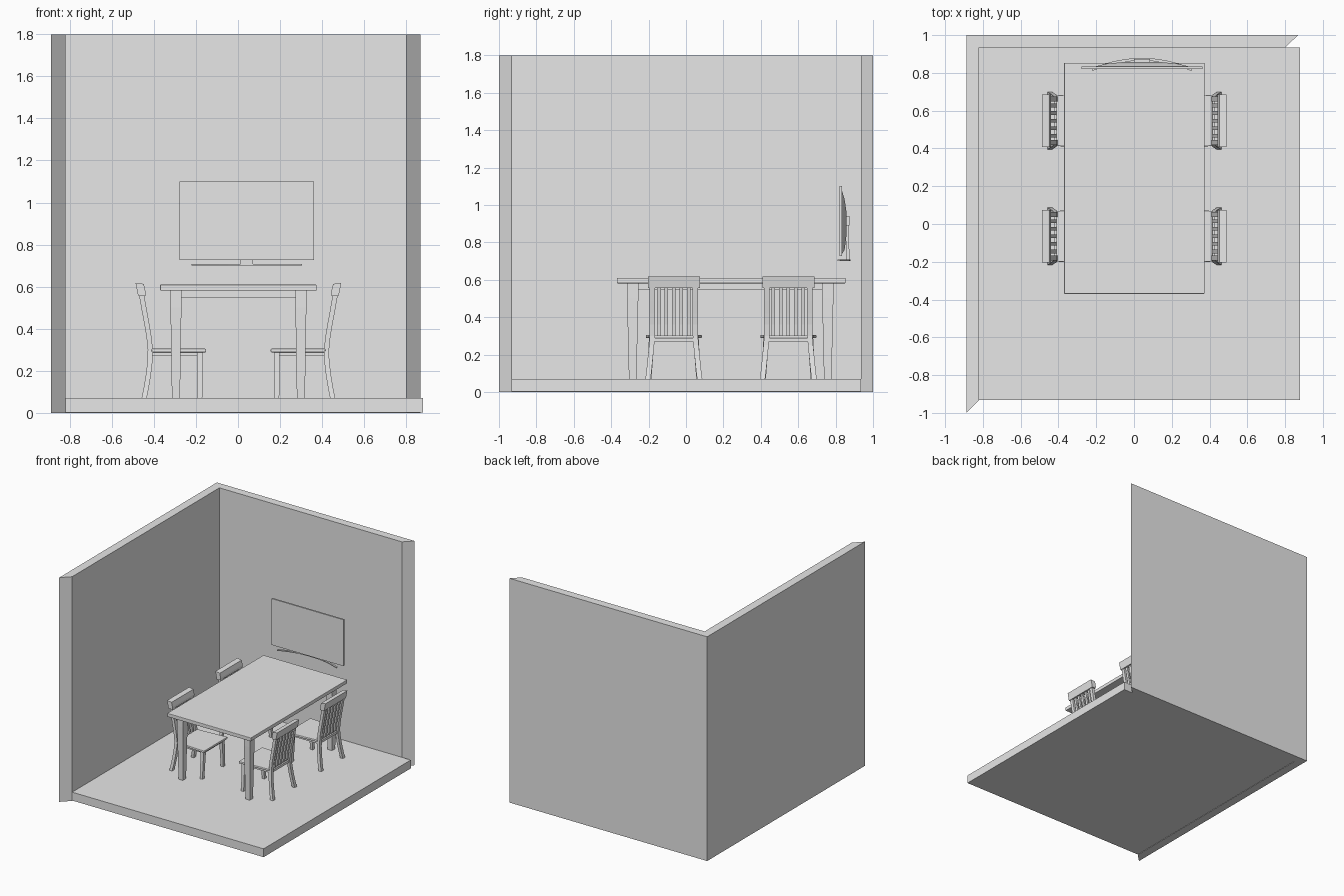
import bpy, bmesh, math

if "Cube" in bpy.data.objects:
    bpy.data.objects.remove(bpy.data.objects["Cube"])

grey = bpy.data.materials.new("plain grey")
grey.diffuse_color = (0.8, 0.8, 0.8, 1)
grey.use_nodes = True
grey.node_tree.nodes["Principled BSDF"].inputs["Base Color"].default_value = grey.diffuse_color


def loft(name, rings, bevel=0.0):
    """Closed solid through matching rings of points."""
    bm = bmesh.new()
    vs = [[bm.verts.new(p) for p in r] for r in rings]
    n = len(vs[0])
    for a, b in zip(vs, vs[1:]):
        for i in range(n):
            j = (i + 1) % n
            bm.faces.new((a[i], a[j], b[j], b[i]))
    bm.faces.new(vs[0])
    bm.faces.new(vs[-1])
    bmesh.ops.recalc_face_normals(bm, faces=bm.faces)
    me = bpy.data.meshes.new(name)
    bm.to_mesh(me)
    bm.free()
    me.materials.append(grey)
    ob = bpy.data.objects.new(name, me)
    bpy.context.collection.objects.link(ob)
    if bevel:
        m = ob.modifiers.new("bevel", 'BEVEL')
        m.width = bevel
        m.segments = 2
    return ob


def prism(name, pts, z0, z1, bevel=0.0):
    return loft(name, [[(x, y, z) for x, y in pts] for z in (z0, z1)], bevel)


def box(name, x0, x1, y0, y1, z0, z1, bevel=0.0):
    return prism(name, [(x0, y0), (x1, y0), (x1, y1), (x0, y1)], z0, z1, bevel)


def beam(name, secs, bevel=0.0):
    """Upright bar: sections are (x, y, z, half x, half y)."""
    return loft(name, [[(x - a, y - b, z), (x + a, y - b, z), (x + a, y + b, z), (x - a, y + b, z)]
                       for x, y, z, a, b in secs], bevel)


# Room: floor and two walls with mitred ends
box("floor", -0.82, 0.88, -0.932, 0.935, 0.003, 0.07)
prism("left_wall", [(-0.888, -1), (-0.82, -0.932), (-0.82, 0.935), (-0.888, 1)], 0, 1.8)
prism("back_wall", [(-0.888, 1), (-0.82, 0.935), (0.802, 0.935), (0.868, 1)], 0, 1.8)

# Table
box("table_top", -0.37, 0.373, -0.37, 0.853, 0.581, 0.61, 0.003)
for x in (-0.295, 0.299):
    for y in (-0.285, 0.758):
        beam("table_leg", [(x, y, 0.07, 0.019, 0.02), (x, y, 0.5, 0.026, 0.03), (x, y, 0.581, 0.026, 0.03)])
    box("table_side_apron", x - 0.01, x + 0.01, -0.26, 0.73, 0.548, 0.581)
for y in (-0.285, 0.758):
    box("table_end_apron", -0.275, 0.28, y - 0.01, y + 0.01, 0.548, 0.581)

# Side curve of the chair back above the seat (z, x)
BACK = [(0.30, -0.418), (0.36, -0.424), (0.42, -0.434), (0.49, -0.447), (0.565, -0.460)]
LOWER = [(0.07, -0.447, 0.138), (0.12, -0.437, 0.132), (0.18, -0.427, 0.126), (0.25, -0.419, 0.119)]


def chair(side, cy):
    """side -1: left chair, +1: right chair, mirrored about the table."""
    def X(x):
        return 0.002 - side * (x - 0.001)
    # seat and rails under it
    prism("seat", [(X(-0.412), cy - 0.134), (X(-0.152), cy - 0.15),
                   (X(-0.152), cy + 0.15), (X(-0.412), cy + 0.134)], 0.288, 0.305, 0.005)
    for s in (-1, 1):
        y = cy + s * 0.115
        box("seat_side_rail", *sorted((X(-0.41), X(-0.18))), y - 0.008, y + 0.008, 0.27, 0.289)
        # front leg
        beam("front_leg", [(X(-0.182), cy + s * 0.132, 0.07, 0.011, 0.012),
                           (X(-0.181), cy + s * 0.118, 0.289, 0.014, 0.015)])
        # back leg running up into the back post
        secs = [(X(x), cy + s * o, z, 0.012, 0.014) for z, x, o in LOWER]
        secs += [(X(x), cy + s * 0.115, z, 0.012, 0.014) for z, x in BACK]
        beam("back_post", secs)
    for x in (-0.415, -0.181):
        box("seat_cross_rail", X(x) - 0.008, X(x) + 0.008, cy - 0.115, cy + 0.115, 0.27, 0.289)
    # slats
    for i in range(-2, 3):
        beam("back_slat", [(X(x), cy + i * 0.04, z, 0.007, 0.010) for z, x in BACK])
    # head rail
    side_pts = [(-0.476, 0.557), (-0.442, 0.556), (-0.440, 0.575), (-0.449, 0.612),
                (-0.455, 0.614), (-0.488, 0.618)]
    loft("head_rail", [[(X(x), cy + d, z) for x, z in side_pts] for d in (-0.139, 0.139)])


for side in (-1, 1):
    for cy in (-0.065, 0.547):
        chair(side, cy)

# Television: thin panel, bulged back, neck and curved foot
box("screen_panel", -0.278, 0.362, 0.821, 0.834, 0.728, 1.1)


def plate(x0, x1, y, z0, z1):
    return [(x0, y, z0), (x1, y, z0), (x1, y, z1), (x0, y, z1)]


loft("screen_back", [plate(-0.21, 0.295, 0.833, 0.735, 1.08), plate(-0.15, 0.235, 0.848, 0.76, 1.03),
                     plate(-0.06, 0.145, 0.857, 0.83, 0.97)])
box("neck_joint", 0.0, 0.085, 0.85, 0.874, 0.89, 0.94)
loft("neck", [[(x, y, z) for x, y in ((0.013, y0), (0.071, y0), (0.071, y1), (0.013, y1))]
              for z, y0, y1 in ((0.703, 0.858, 0.875), (0.9, 0.852, 0.868))])
rings = []
for i in range(13):
    t = i / 6 - 1
    x, y = 0.042 + 0.263 * t, 0.872 - 0.055 * t * t
    rings.append([(x, y - 0.007, 0.70), (x, y + 0.007, 0.70), (x, y + 0.007, 0.708), (x, y - 0.007, 0.708)])
loft("curved_foot", rings)
